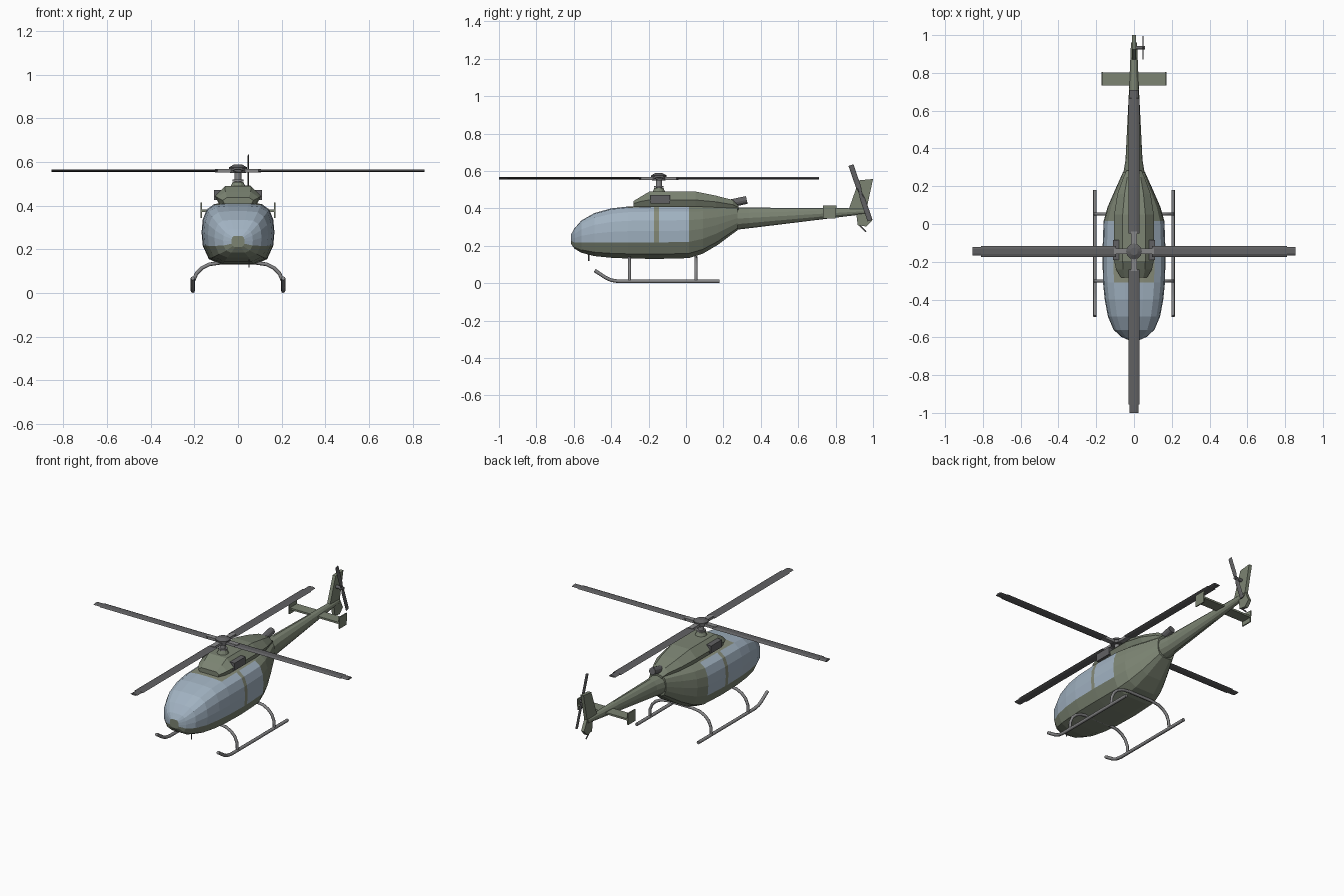
import bpy, bmesh, math
from mathutils import Vector, Matrix

if "Cube" in bpy.data.objects:
    bpy.data.objects.remove(bpy.data.objects["Cube"])


def mat(name, c):
    m = bpy.data.materials.new(name)
    m.diffuse_color = (*c, 1)
    m.use_nodes = True
    m.node_tree.nodes["Principled BSDF"].inputs["Base Color"].default_value = m.diffuse_color
    return m


GREEN = mat("green_paint", (0.20, 0.23, 0.17))
GLASS = mat("glass", (0.36, 0.45, 0.54))
TRIM = mat("trim", (0.24, 0.26, 0.19))
DARK = mat("dark_metal", (0.12, 0.12, 0.125))
STEEL = mat("steel", (0.24, 0.24, 0.245))


def finish(bm, name, *mats):
    bmesh.ops.recalc_face_normals(bm, faces=bm.faces[:])
    me = bpy.data.meshes.new(name)
    bm.to_mesh(me)
    bm.free()
    for m in mats:
        me.materials.append(m)
    ob = bpy.data.objects.new(name, me)
    bpy.context.collection.objects.link(ob)
    return ob


def loft(name, rings, mats, pick=None):
    """Skin closed rings of points; pick(ring, side) gives the material slot."""
    bm = bmesh.new()
    vs = [[bm.verts.new(p) for p in r] for r in rings]
    n = len(rings[0])
    for i in range(len(vs) - 1):
        for j in range(n):
            k = (j + 1) % n
            f = bm.faces.new((vs[i][j], vs[i][k], vs[i + 1][k], vs[i + 1][j]))
            f.material_index = pick(i, j) if pick else 0
    bm.faces.new(vs[0])
    bm.faces.new(vs[-1])
    return finish(bm, name, *mats)


def box(name, c, s, m):
    bm = bmesh.new()
    bmesh.ops.create_cube(bm, size=1, matrix=Matrix.Translation(c) @ Matrix.Diagonal((*s, 1)))
    return finish(bm, name, m)


def rod(name, a, b, r1, m, r2=None, n=12):
    a, b = Vector(a), Vector(b)
    q = (b - a).to_track_quat('Z', 'Y').to_matrix().to_4x4()
    bm = bmesh.new()
    bmesh.ops.create_cone(bm, cap_ends=True, segments=n, radius1=r1, radius2=r1 if r2 is None else r2,
                          depth=(b - a).length, matrix=Matrix.Translation((a + b) / 2) @ q)
    return finish(bm, name, m)


def plate(name, pts, x, t, m):
    """Side-view outline (y, z) given a thickness along x."""
    return loft(name, [[(x + d, y, z) for y, z in pts] for d in (-t / 2, t / 2)], [m])


def tube(name, pts, r, m):
    cu = bpy.data.curves.new(name, 'CURVE')
    cu.dimensions = '3D'
    cu.bevel_depth, cu.bevel_resolution, cu.use_fill_caps = r, 2, True
    sp = cu.splines.new('POLY')
    sp.points.add(len(pts) - 1)
    for p, co in zip(sp.points, pts):
        p.co = (*co, 1)
    cu.materials.append(m)
    ob = bpy.data.objects.new(name, cu)
    bpy.context.collection.objects.link(ob)
    return ob


# Cabin: squarish section, (y, half width, bottom, top) stations
half = [(0.45, -1), (0.8, -0.82), (0.97, -0.38), (1, 0.05), (0.97, 0.45), (0.86, 0.78), (0.65, 0.96), (0.3, 1)]
section = half + [(-u, v) for u, v in reversed(half)]
stations = [(-0.614, 0.03, 0.210, 0.262), (-0.597, 0.068, 0.185, 0.292), (-0.56, 0.108, 0.163, 0.335),
            (-0.49, 0.138, 0.145, 0.375), (-0.40, 0.155, 0.136, 0.400), (-0.31, 0.164, 0.132, 0.410),
            (-0.17, 0.167, 0.130, 0.414), (-0.145, 0.167, 0.130, 0.414), (0.015, 0.161, 0.134, 0.414),
            (0.09, 0.140, 0.158, 0.413), (0.17, 0.105, 0.205, 0.410), (0.275, 0.058, 0.283, 0.406)]


def cabin_slot(i, j):
    s = min(j, 14 - j)
    if i >= 8 or s < 2 or j == 15:
        return 0
    if s >= 6:
        return 1 if i < 5 else 2
    return 2 if i == 6 else 1


loft("cabin", [[(w * u, y, (a + b) / 2 + (b - a) / 2 * v) for u, v in section] for y, w, a, b in stations],
     [GREEN, GLASS, TRIM], cabin_slot)

# Tail boom: tapering twelve-sided cone
boom = [(0.26, 0.058, 0.285, 0.404), (0.34, 0.045, 0.294, 0.404), (0.70, 0.027, 0.338, 0.402),
        (0.96, 0.016, 0.370, 0.400)]
loft("tail_boom", [[(w * math.cos(k * math.pi / 6), y, (a + b) / 2 + (b - a) / 2 * math.sin(k * math.pi / 6))
                    for k in range(12)] for y, w, a, b in boom], [GREEN])

# Engine cowling: (y, top half width, middle half width, middle z, top z)
cowl = [(-0.282, 0.05, 0.07, 0.425, 0.438), (-0.24, 0.058, 0.095, 0.438, 0.464),
        (-0.195, 0.06, 0.105, 0.445, 0.490), (0.05, 0.06, 0.105, 0.445, 0.490),
        (0.16, 0.05, 0.088, 0.435, 0.468), (0.25, 0.035, 0.055, 0.42, 0.445), (0.282, 0.025, 0.04, 0.405, 0.412)]
loft("engine_cowling", [[(-w * 0.75, y, 0.39), (w * 0.75, y, 0.39), (w, y, m), (t, y, h), (-t, y, h), (-w, y, m)]
                        for y, t, w, m, h in cowl], [GREEN])
for s in (-1, 1):
    box("air_intake", (s * 0.088, -0.137, 0.449), (0.045, 0.105, 0.045), DARK)
rod("exhaust_pipe", (0, 0.23, 0.425), (0, 0.325, 0.445), 0.021, DARK)

# Main rotor: mast, hub and four blades
H = Vector((0, -0.145, 0.561))
rod("mast_base", (0, H.y, 0.485), (0, H.y, 0.51), 0.035, GREEN, 0.024)
rod("mast", (0, H.y, 0.49), (0, H.y, 0.56), 0.016, STEEL)
rod("mast_collar", (0, H.y, 0.512), (0, H.y, 0.52), 0.026, STEEL)
rod("hub", (0, H.y, 0.55), (0, H.y, 0.568), 0.036, DARK)
rod("hub_cap", (0, H.y, 0.568), (0, H.y, 0.576), 0.042, DARK)
rod("hub_dome", (0, H.y, 0.576), (0, H.y, 0.588), 0.042, DARK, 0.02)
foil = [(-1, -0.2), (-0.5, -1), (0.5, -0.8), (1, 0), (0.5, 0.8), (-0.5, 1)]
for k in range(4):
    blade = loft("rotor_blade", [[(w * u, -r, 0.0055 * v) for u, v in foil] for r, w in
                 ((0.095, 0.029), (0.81, 0.029), (0.811, 0.023), (0.855, 0.023))], [DARK])
    grip = box("blade_grip", (0, -0.065, 0), (0.03, 0.08, 0.016), STEEL)
    for ob in (blade, grip):
        ob.location = H
        ob.rotation_euler.z = k * math.pi / 2

# Tail fin, skid and stabiliser
plate("tail_fin", [(0.872, 0.40), (0.925, 0.55), (1.0, 0.557), (0.965, 0.395), (0.995, 0.335),
                   (0.965, 0.303), (0.918, 0.31), (0.91, 0.375)], 0, 0.02, GREEN)
tube("tail_skid", [(0, 0.925, 0.312), (0, 0.962, 0.275)], 0.004, DARK)
box("stabiliser", (0, 0.768, 0.377), (0.335, 0.068, 0.011), GREEN)
for s in (-1, 1):
    plate("stabiliser_endplate", [(0.732, 0.345), (0.800, 0.345), (0.804, 0.415), (0.732, 0.415)],
          s * 0.168, 0.007, GREEN)

# Tail rotor on the right side
T = Vector((0.048, 0.933, 0.483))
rod("tail_rotor_shaft", (0, T.y, T.z), (0.058, T.y, T.z), 0.010, DARK)
for k in range(2):
    b = loft("tail_rotor_blade", [[(0.0035 * v, w * u, r) for u, v in foil] for r, w in
             ((0.0, 0.008), (0.03, 0.014), (0.157, 0.014))], [DARK])
    b.location = T
    b.rotation_euler.x = math.radians(19) + k * math.pi

# Landing skids: two runners and two arched cross tubes
for s in (-1, 1):
    x = s * 0.207
    tube("skid_runner", [(x, 0.18, 0.01), (x, -0.36, 0.01), (x, -0.40, 0.016), (x, -0.43, 0.03),
                         (x, -0.488, 0.068)], 0.0095, STEEL)
arch = [(0.207, 0.012), (0.205, 0.055), (0.19, 0.09), (0.165, 0.115), (0.13, 0.132), (0.08, 0.139)]
for y in (-0.302, 0.053):
    tube("cross_tube", [(-x, y, z) for x, z in arch] + [(x, y, z) for x, z in reversed(arch)], 0.0085, STEEL)

# Small antenna under the nose
tube("belly_antenna", [(0.05, -0.52, 0.165), (0.05, -0.52, 0.118)], 0.003, DARK)
